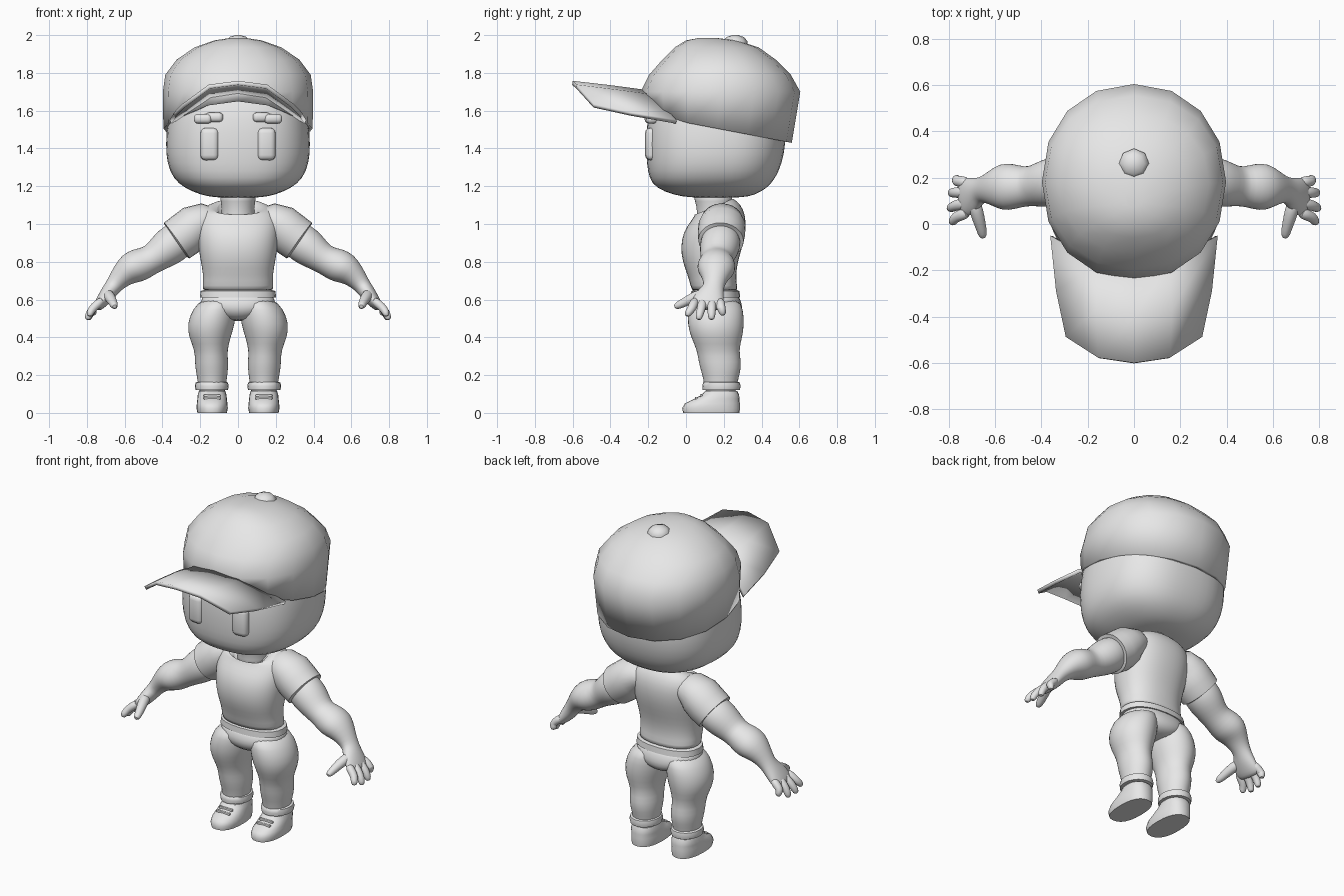
import bpy, bmesh, math
from mathutils import Vector

grey = bpy.data.materials.new("light grey")
grey.diffuse_color = (0.8, 0.8, 0.8, 1)


def finish(name, bm, mirror=False, subsurf=0, solid=0.0, angle=50):
    bmesh.ops.recalc_face_normals(bm, faces=bm.faces[:])
    me = bpy.data.meshes.new(name)
    bm.to_mesh(me)
    bm.free()
    me.materials.append(grey)
    ob = bpy.data.objects.new(name, me)
    bpy.context.collection.objects.link(ob)
    bpy.ops.object.select_all(action='DESELECT')
    ob.select_set(True)
    bpy.context.view_layer.objects.active = ob
    bpy.ops.object.shade_smooth_by_angle(angle=math.radians(angle))
    if solid:
        m = ob.modifiers.new("thickness", 'SOLIDIFY')
        m.thickness, m.offset = solid, -1
    if subsurf:
        m = ob.modifiers.new("smooth", 'SUBSURF')
        m.levels = m.render_levels = subsurf
    if mirror:
        ob.modifiers.new("mirror", 'MIRROR').use_clip = False
    return ob


def loft(name, rings, n=20, p=2.0, ends=(True, True), **kw):
    """Skin superellipse rings given as (centre, U radius vector, V radius vector)."""
    bm = bmesh.new()
    loops = []
    for c, u, v in rings:
        loop = []
        for i in range(n):
            a = 2 * math.pi * i / n
            ca, sa = math.cos(a), math.sin(a)
            cu = math.copysign(abs(ca) ** (2 / p), ca)
            sv = math.copysign(abs(sa) ** (2 / p), sa)
            loop.append(bm.verts.new(Vector(c) + Vector(u) * cu + Vector(v) * sv))
        loops.append(loop)
    for a, b in zip(loops, loops[1:]):
        for i in range(n):
            j = (i + 1) % n
            bm.faces.new((a[i], a[j], b[j], b[i]))
    if ends[0]:
        bm.faces.new(loops[0][::-1])
    if ends[1]:
        bm.faces.new(loops[-1])
    return finish(name, bm, **kw)


def stack(rows, cx=0.0):
    """Horizontal rings from rows of (z, half width, y front, y back, tilt, x centre)."""
    out = []
    for z, hw, y0, y1, *rest in rows:
        tilt = rest[0] if rest else 0
        x = rest[1] if len(rest) > 1 else cx
        r = (y1 - y0) / 2
        out.append(((x, (y0 + y1) / 2, z), (hw, 0, 0), (0, r, r * tilt)))
    return out


def limb(rows):
    """Rings across a path of (x, y, z, radius, depth radius)."""
    pts = [Vector(r[:3]) for r in rows]
    out = []
    for i, r in enumerate(rows):
        t = (pts[min(i + 1, len(pts) - 1)] - pts[max(i - 1, 0)]).normalized()
        u = Vector((0, 1, 0)).cross(t).normalized()
        v = t.cross(u)
        out.append((pts[i], u * r[3], v * r[4]))
    return out


def pill(name, loc, size, turn=0.0, bevel=0.02):
    """Rounded box, mirrored to both sides."""
    bm = bmesh.new()
    bmesh.ops.create_cube(bm, size=1)
    for v in bm.verts:
        v.co = Vector((v.co.x * size[0], v.co.y * size[1], v.co.z * size[2]))
    bmesh.ops.bevel(bm, geom=bm.edges[:], offset=bevel, segments=3, profile=0.5, affect='EDGES')
    c, s = math.cos(turn), math.sin(turn)
    for v in bm.verts:
        x, y, z = v.co
        v.co = Vector(loc) + Vector((x * c - y * s, x * s + y * c, z))
    return finish(name, bm, mirror=True)


# Head, neck and face
loft("head", stack([(1.138, .12, .02, .30), (1.155, .20, -.07, .37), (1.19, .285, -.16, .43),
                    (1.24, .345, -.197, .475), (1.32, .378, -.21, .51), (1.42, .386, -.215, .53),
                    (1.55, .375, -.21, .53), (1.70, .34, -.17, .50), (1.85, .2, 0, .35)]),
     n=28, p=2.5, subsurf=1)
loft("neck", stack([(.98, .10, .05, .25), (1.06, .085, .06, .24), (1.12, .09, .05, .24),
                    (1.18, .11, .02, .26)]), subsurf=1)
pill("eye", (.15, -.185, 1.423), (.098, .06, .172), turn=.1, bevel=.028)
for k, (x, z) in enumerate([(.125, 1.565), (.185, 1.557)]):
    pill("eyebrow_part_%d" % k, (x, -.185, z), (.095, .06, .05), turn=.15, bevel=.02)

# Cap crown with sloping rim, arched over the forehead
crown = loft("cap_crown", stack([(1.5, .395, -.225, .56), (1.70, .398, -.24, .605),
                                 (1.79, .385, -.195, .555), (1.87, .325, -.125, .475),
                                 (1.935, .23, -.06, .385), (1.972, .125, 0, .27),
                                 (1.985, .04, .07, .16)]),
             n=16, p=2.15, ends=(False, True), solid=.025)
for v in crown.data.vertices[:16]:
    v.co.z = 1.43 + .19 * (.56 - v.co.y)
    if v.co.y < 0:
        v.co.z += .07 * max(0, 1 - (v.co.x / .33) ** 2)

# Cap brim, drooping at the sides
half = [[(0, -.60, 1.758), (.155, -.578, 1.738), (.295, -.488, 1.635)],
        [(0, -.40, 1.735), (.165, -.37, 1.712), (.337, -.29, 1.592)],
        [(0, -.21, 1.71), (.15, -.17, 1.685), (.362, -.05, 1.55)]]
bm = bmesh.new()
grid = []
for row in half:
    full = [(-x, y, z) for x, y, z in row[:0:-1]] + row
    grid.append([bm.verts.new(p) for p in full])
for a, b in zip(grid, grid[1:]):
    for i in range(4):
        bm.faces.new((a[i], a[i + 1], b[i + 1], b[i]))
for f in bm.faces:
    f.normal_update()
brim = finish("cap_brim", bm, solid=.022)
if brim.data.polygons[0].normal.z < 0:
    brim.data.flip_normals()

# Cap button
loft("cap_button", stack([(1.94, .066, .194, .326), (1.968, .066, .194, .326),
                          (1.99, .045, .215, .305), (2.0, .015, .245, .275)]), n=8)

# Shirt body with low front neckline, and its hem
loft("shirt", stack([(.635, .195, .03, .28), (.67, .187, .025, .27), (.73, .185, .008, .265),
                     (.80, .198, -.02, .275), (.88, .212, -.03, .30), (.96, .22, -.015, .318),
                     (1.03, .22, .025, .318, .1), (1.075, .20, .045, .29, .25),
                     (1.095, .145, .045, .25, .4), (1.085, .105, .045, .24, .5),
                     (1.05, .095, .055, .24, .5)]), n=24, p=2.3, subsurf=1)
loft("shirt_hem", stack([(.61, .185, .04, .27), (.61, .202, .025, .287), (.645, .198, .028, .283),
                         (.65, .18, .04, .27)]), n=24, p=2.3)

# Sleeves
loft("sleeve", limb([(.11, .19, 1.02, .06, .08), (.17, .19, 1.02, .092, .11),
                     (.225, .19, .99, .115, .125), (.275, .188, .948, .118, .125),
                     (.325, .185, .912, .116, .12), (.328, .185, .91, .10, .105),
                     (.30, .185, .93, .09, .095)][:6]), mirror=True, n=24)

# Arms down to the palm
loft("arm", limb([(.27, .19, .955, .09, .09), (.33, .185, .905, .104, .108),
                  (.38, .175, .868, .10, .105), (.43, .165, .83, .083, .09),
                  (.47, .162, .805, .078, .085), (.52, .162, .785, .09, .10),
                  (.57, .16, .765, .086, .104), (.61, .155, .73, .066, .078),
                  (.645, .15, .69, .05, .058), (.668, .145, .66, .044, .056),
                  (.69, .132, .63, .042, .072), (.715, .118, .597, .036, .085),
                  (.74, .112, .565, .028, .082), (.75, .11, .55, .015, .06)]),
     mirror=True, subsurf=1)

# Fingers fan out from the palm
for k, (by, ty, tx, tz) in enumerate([(.178, .195, .765, .51), (.137, .135, .79, .487),
                                      (.093, .068, .795, .487), (.052, .008, .785, .505)]):
    loft("finger_%d" % (k + 1), limb([
        (.715, by, .60, .022, .024), (.745, by * .7 + ty * .3, .575, .025, .026),
        (.772, (by + ty) / 2, .55, .023, .024), (tx, ty, tz + .022, .021, .021),
        (tx + .001, ty, tz + .004, .012, .012)]), n=10, mirror=True, subsurf=1)
loft("thumb", limb([(.695, .11, .635, .03, .03), (.68, .05, .615, .032, .032),
                    (.665, 0, .59, .026, .026), (.655, -.042, .568, .022, .022),
                    (.652, -.062, .56, .012, .012)]), n=10, mirror=True, subsurf=1)

# Trousers
loft("trouser_hips", stack([(.485, .05, .08, .25), (.515, .14, .03, .295), (.56, .205, .012, .302),
                            (.60, .195, .025, .288), (.64, .18, .04, .27)]),
     n=24, p=2.3, subsurf=1)
loft("trouser_leg", stack([(.61, .085, .03, .28, 0, .10), (.55, .118, .01, .305, 0, .125),
                           (.47, .128, .005, .31, 0, .143), (.40, .112, .025, .30, 0, .15),
                           (.33, .086, .058, .28, 0, .143), (.27, .09, .065, .295, 0, .14),
                           (.21, .085, .082, .288, 0, .138), (.165, .075, .095, .272, 0, .137),
                           (.08, .072, .10, .268, 0, .137)]), mirror=True, subsurf=1)
loft("trouser_cuff", stack([(.12, .07, .10, .268), (.122, .086, .088, .285), (.142, .09, .086, .289),
                            (.16, .086, .09, .285), (.166, .07, .10, .27)], .139), mirror=True)

# Shoes with flat soles and thin laces
loft("shoe", stack([(0, .078, -.015, .283), (.025, .083, -.02, .286), (.05, .081, -.006, .285),
                    (.075, .078, .045, .283), (.095, .076, .083, .281), (.115, .07, .10, .272)], .137),
     n=24, p=2.4, mirror=True)
for k, (y, z) in enumerate([(.055, .078), (.08, .092)]):
    pill("lace_%d" % k, (.137, y, z), (.09, .014, .014), bevel=.004)
